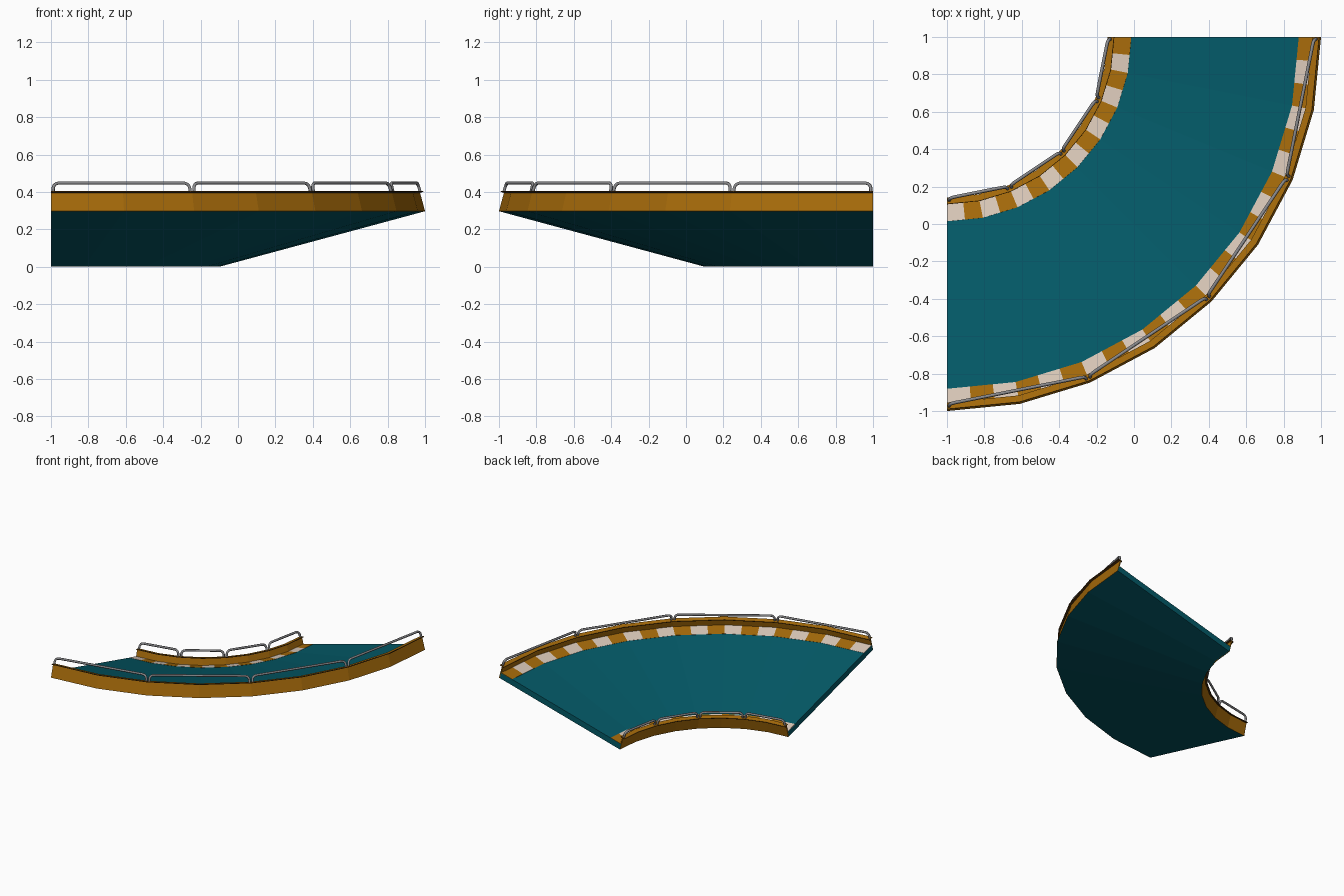
import bpy, math
from mathutils import Vector

if "Cube" in bpy.data.objects:
    bpy.data.objects.remove(bpy.data.objects["Cube"])

R_IN, R_OUT, SEGS = 0.90, 2.0, 8
BANK = math.radians(15.1)
W = (R_OUT - R_IN) / math.cos(BANK)      # road width along the banked slope
THICK = 0.048                            # road slab thickness
CENTRE = Vector((-1, 1, 0))


def material(name, rgb):
    m = bpy.data.materials.new(name)
    m.diffuse_color = (*rgb, 1)
    m.use_nodes = True
    m.node_tree.nodes["Principled BSDF"].inputs["Base Color"].default_value = m.diffuse_color
    return m


TEAL = material("teal", (0.001, 0.1, 0.135))
ORANGE = material("orange", (0.38, 0.145, 0.003))
BROWN = material("dark_brown", (0.09, 0.033, 0.003))
CREAM = material("cream", (0.70, 0.58, 0.48))
STEEL = material("steel", (0.25, 0.25, 0.26))


def place(u, h, t):
    """u along the slope, h above it, t from 0 to SEGS around the bend (chords)."""
    r = R_IN + u * math.cos(BANK) - h * math.sin(BANK)
    z = u * math.sin(BANK) + h * math.cos(BANK)

    def corner(i):
        a = i * math.pi / 2 / SEGS
        return CENTRE + Vector((r * math.sin(a), -r * math.cos(a), z))
    i = min(int(t + 1e-6), SEGS - 1)
    return corner(i).lerp(corner(i + 1), t - i)


def sweep(name, u0, u1, h0, h1, mats, steps=SEGS, pick=lambda step, side: 0):
    """Sweep a rectangle round the bend; sides: 0 bottom, 1 outer, 2 top, 3 inner."""
    verts, faces, idx = [], [], []
    for s in range(steps + 1):
        t = s * SEGS / steps
        verts += [place(u, h, t) for u, h in ((u0, h0), (u1, h0), (u1, h1), (u0, h1))]
    for s in range(steps):
        for k in range(4):
            a, b = 4 * s + k, 4 * s + (k + 1) % 4
            faces.append((a, a + 4, b + 4, b))
            idx.append(pick(s, k))
    n = 4 * steps
    faces += [(0, 1, 2, 3), (n + 3, n + 2, n + 1, n)]
    idx += [pick(0, 4), pick(steps - 1, 4)]
    me = bpy.data.meshes.new(name)
    me.from_pydata(verts, [], faces)
    for m in mats:
        me.materials.append(m)
    for p, i in zip(me.polygons, idx):
        p.material_index = i
    ob = bpy.data.objects.new(name, me)
    bpy.context.collection.objects.link(ob)
    return ob


def rail(name, u, t0, t1):
    """Inverted U of bent tube standing on the wall cap."""
    base, high, bend = 0.108, 0.155, 0.03
    foot0, foot1 = place(u, base, t0), place(u, base, t1)
    top0, top1 = place(u, high, t0), place(u, high, t1)
    along = (foot1 - foot0).normalized()
    foot0, top0 = foot0 + along * 0.012, top0 + along * 0.012
    foot1, top1 = foot1 - along * 0.012, top1 - along * 0.012
    pts = [foot0]
    for foot, top, d, order in ((foot0, top0, along, range(5)),
                                (foot1, top1, -along, range(4, -1, -1))):
        up = (top - foot).normalized()
        for k in order:
            a = k * math.pi / 8
            pts.append(top + d * bend * (1 - math.cos(a)) - up * bend * (1 - math.sin(a)))
    pts.append(foot1)
    cu = bpy.data.curves.new(name, 'CURVE')
    cu.dimensions = '3D'
    cu.bevel_depth, cu.bevel_resolution, cu.use_fill_caps = 0.009, 1, True
    cu.materials.append(STEEL)
    sp = cu.splines.new('POLY')
    sp.points.add(len(pts) - 1)
    for p, co in zip(sp.points, pts):
        p.co = (*co, 1)
    bpy.context.collection.objects.link(bpy.data.objects.new(name, cu))


# Banked road slab
sweep("road", 0.002, W - 0.002, 0, THICK, [TEAL])

# Striped kerb bands, inner and outer, just proud of the road
stripe = lambda s, k: s % 2
h0, h1 = THICK - 0.004, THICK + 0.0015
sweep("inner_stripes", 0.006, 0.102, h0, h1, [CREAM, ORANGE], SEGS * 2, stripe)
sweep("outer_stripes", W - 0.11, W - 0.006, h0, h1, [CREAM, ORANGE], SEGS * 3, stripe)

# Side walls, caps with dark edges, and tube rails
for side, u, shift in (("inner", 0.004, 0), ("outer", W - 0.004, 0.004)):
    sweep(side + "_wall", u - 0.004, u + 0.004, 0, 0.104, [ORANGE])
    c = u + shift
    sweep(side + "_cap", c - 0.018, c + 0.018, 0.102, 0.108, [BROWN, ORANGE],
          pick=lambda s, k: int(k == 2))
    for i in range(4):
        rail(f"{side}_rail_{i + 1}", c + shift, i * 2, i * 2 + 2)
